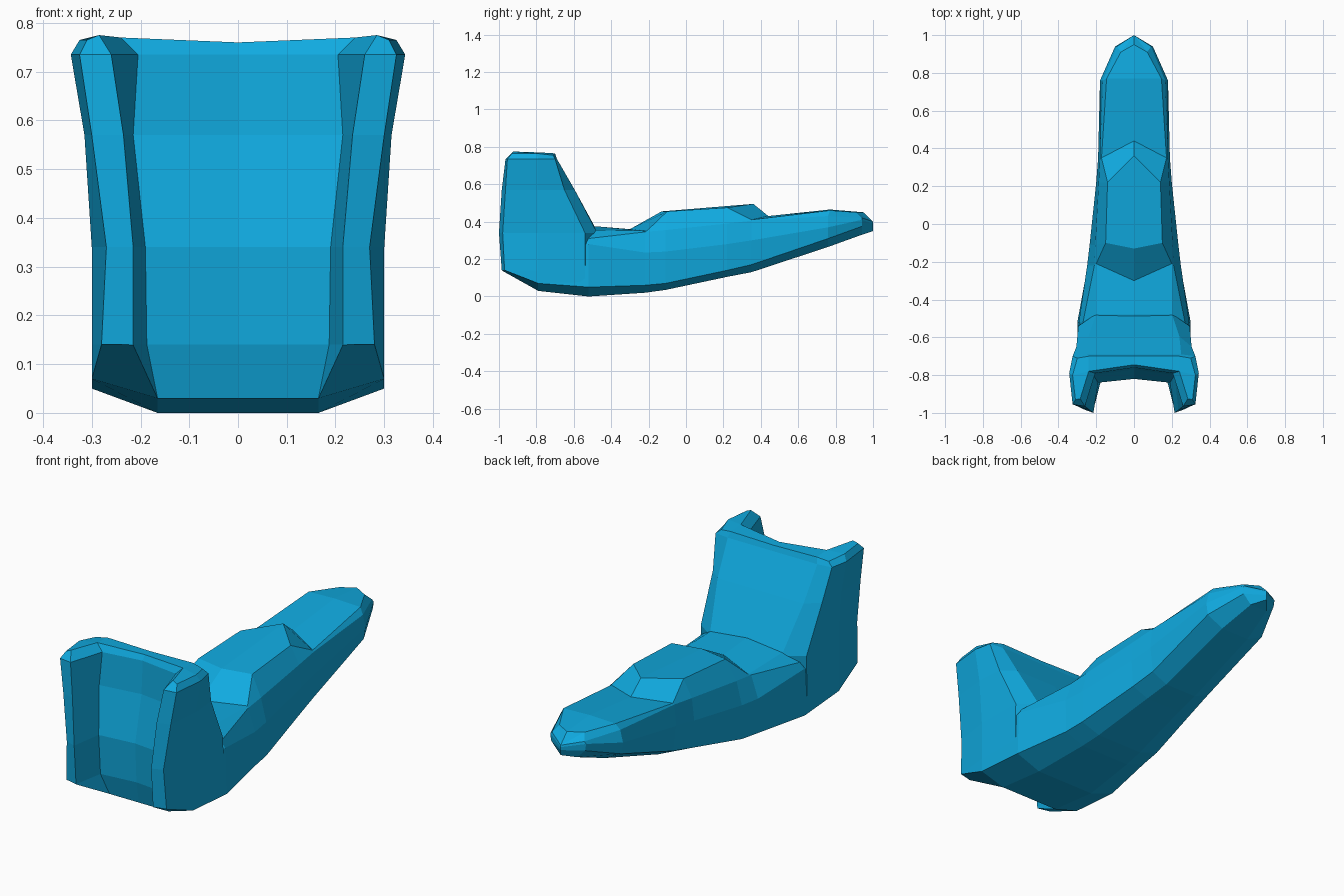
import bpy
import bmesh

old_cube = bpy.data.objects.get("Cube")
if old_cube:
    bpy.data.objects.remove(old_cube, do_unlink=True)


def make_material(name, colour):
    material = bpy.data.materials.new(name)
    material.use_nodes = True
    material.diffuse_color = colour
    shader = next(n for n in material.node_tree.nodes if n.type == "BSDF_PRINCIPLED")
    shader.inputs["Base Color"].default_value = colour
    shader.inputs["Roughness"].default_value = 0.6
    return material


def build_half_loft(name, rails, start_caps, end_caps, material):
    """Skin neighbouring rails, cap both ends, then mirror across x = 0.

    Caps are tuples of rail numbers that make one face each."""
    bm = bmesh.new()
    grid = [[bm.verts.new(point) for point in rail] for rail in rails]
    for left, right in zip(grid, grid[1:]):
        for i in range(len(left) - 1):
            bm.faces.new((left[i], left[i + 1], right[i + 1], right[i]))
    for cap in start_caps:
        bm.faces.new([grid[k][0] for k in cap])
    for cap in end_caps:
        bm.faces.new([grid[k][-1] for k in cap])

    # Mirror the half and weld the seam
    geometry = bm.verts[:] + bm.edges[:] + bm.faces[:]
    copy = bmesh.ops.duplicate(bm, geom=geometry)["geom"]
    for item in copy:
        if isinstance(item, bmesh.types.BMVert):
            item.co.x = -item.co.x
    bmesh.ops.remove_doubles(bm, verts=bm.verts[:], dist=0.0005)
    bmesh.ops.dissolve_degenerate(bm, edges=bm.edges[:], dist=0.0005)
    bmesh.ops.recalc_face_normals(bm, faces=bm.faces[:])

    mesh = bpy.data.meshes.new(name)
    bm.to_mesh(mesh)
    bm.free()
    mesh.materials.append(material)
    obj = bpy.data.objects.new(name, mesh)
    bpy.context.collection.objects.link(obj)
    return obj


blue = make_material("bright_blue", (0.005, 0.40, 0.74, 1.0))

# Body: long rails running from the backrest to the pointed tail
stations = [-.79, -.52, -.22, -.11, .22, .35, .76, .94, 1]
level = [0] * len(stations)


def body_rail(widths, heights, shifts=level):
    return [(x, y + shift, z)
            for x, y, z, shift in zip(widths, stations, heights, shifts)]


keel_heights = [.03, 0, .02, .035, .105, .13, .265, .33, .35]

deck_centre = body_rail(
    level,
    [.3, .375, .36, .455, .495, .43, .465, .45, .4],
    [0, .04, -.08, -.02, .14, .09, .01, .01, 0])
deck_edge = body_rail(
    [.2, .2, .2, .15, .14, .172, .145, .07, 0],
    [.28, .355, .35, .455, .475, .41, .46, .45, .4],
    [0, .04, .01, .01, 0, 0, .01, -.03, 0])
shoulder = body_rail(
    [.26, .27, .21, .205, .187, .18, .165, .09, 0],
    [.25, .31, .345, .355, .39, .405, .43, .42, .4])
flank = body_rail(
    [.29, .292, .248, .235, .2, .19, .18, .1, 0],
    [.2, .28, .235, .24, .28, .3, .37, .41, .39])
chine = body_rail(
    [.3, .3, .245, .235, .19, .175, .17, .095, 0],
    [.07, .05, .06, .07, .14, .17, .31, .375, .375])
keel_edge = body_rail(
    [.165, .165, .14, .13, .1, .09, .08, .05, 0],
    keel_heights)
keel_centre = body_rail(level, keel_heights)

body_rails = [deck_centre, deck_edge, shoulder, flank,
              chine, keel_edge, keel_centre]
build_half_loft("body", body_rails, [range(len(body_rails))], [], blue)

# Backrest: upright rails from crown to base, around a U-shaped plan
levels = [.765, .735, .57, .34, .14, .06]
flat = [0] * len(levels)


def rest_rail(widths, depths, crown=0, base=0):
    heights = list(levels)
    heights[0] += crown
    heights[-1] += base
    return list(zip(widths, depths, heights))


rear_centre = rest_rail(
    flat, [-.7, -.69, -.595, -.47, -.5, -.55], crown=-.005)
rear_edge = rest_rail(
    [.24, .25, .24, .2, .2, .16],
    [-.7, -.69, -.595, -.475, -.52, -.55])
rear_corner = rest_rail(
    [.3, .325, .305, .295, .298, .298],
    [-.71, -.7, -.65, -.54, -.54, -.54], crown=-.01)
outer_side = rest_rail(
    [.325, .343, .315, .3, .3, .3],
    [-.8] + [-.79] * (len(levels) - 1), base=.01)
wing_outer = rest_rail(
    [.31, .325, .3, .27, .28, .28],
    [-.93, -.955, -.965, -.98, -.97, -.97], base=.085)
wing_inner = rest_rail(
    [.285, .26, .235, .215, .215, .215],
    [-.925, -.965, -.985, -1, -.985, -.985], crown=.01, base=.079)
recess_edge = rest_rail(
    [.24, .205, .215, .19, .187, .165],
    [-.78, -.79, -.8, -.84, -.83, -.79], crown=.005, base=-.03)
recess_centre = rest_rail(
    flat, [-.745, -.76, -.77, -.82, -.81, -.79], crown=-.005, base=-.03)

rest_rails = [rear_centre, rear_edge, rear_corner, outer_side,
              wing_outer, wing_inner, recess_edge, recess_centre]
rest_caps = [(0, 1, 6, 7), (1, 2, 3, 6), (3, 4, 5, 6)]
build_half_loft("backrest", rest_rails, rest_caps, rest_caps, blue)
